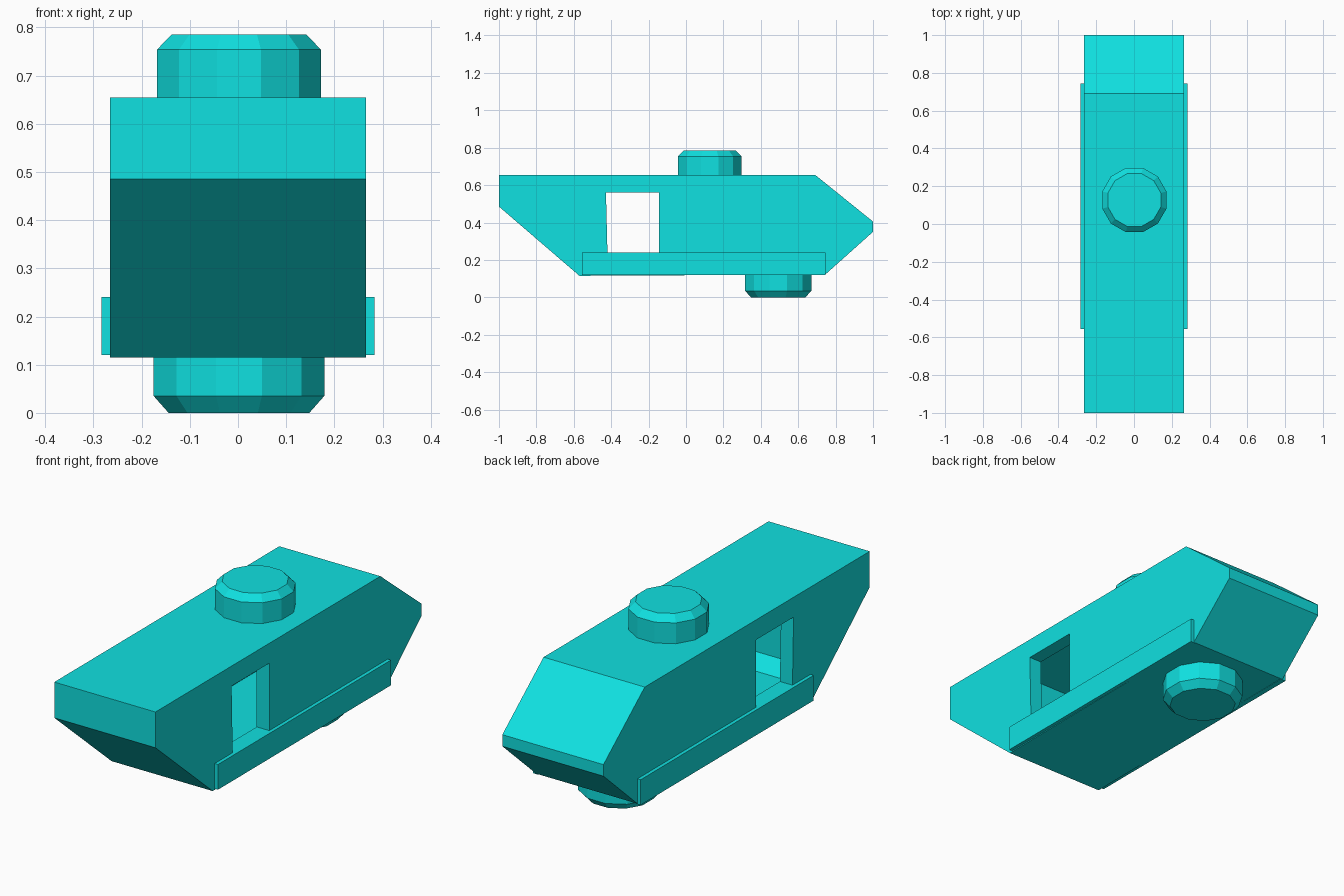
import bpy
import bmesh
import math
from mathutils import Matrix

cube = bpy.data.objects.get("Cube")
if cube:
    bpy.data.objects.remove(cube, do_unlink=True)

cyan = bpy.data.materials.new("bright_cyan")
cyan.use_nodes = True
cyan.diffuse_color = (0.005, 0.75, 0.75, 1)
cyan.node_tree.nodes["Principled BSDF"].inputs["Base Color"].default_value = cyan.diffuse_color


def finish(name, bm):
    bmesh.ops.recalc_face_normals(bm, faces=bm.faces)
    mesh = bpy.data.meshes.new(name)
    bm.to_mesh(mesh)
    bm.free()
    mesh.materials.append(cyan)
    obj = bpy.data.objects.new(name, mesh)
    bpy.context.collection.objects.link(obj)
    return obj


def prism(name, profile, x0, x1):
    """Extrude a side profile of (y, z) points across x."""
    bm = bmesh.new()
    face = bm.faces.new([bm.verts.new((x0, y, z)) for y, z in profile])
    new = bmesh.ops.extrude_face_region(bm, geom=[face])["geom"]
    bmesh.ops.translate(bm, vec=(x1 - x0, 0, 0),
                        verts=[g for g in new if isinstance(g, bmesh.types.BMVert)])
    return finish(name, bm)


def cut(target, cutter):
    cutter.hide_render = True
    mod = target.modifiers.new("cut", 'BOOLEAN')
    mod.operation = 'DIFFERENCE'
    mod.solver = 'EXACT'
    mod.object = cutter
    bpy.context.view_layer.objects.active = target
    bpy.ops.object.modifier_apply(modifier=mod.name)
    bpy.data.objects.remove(cutter, do_unlink=True)


def knob(name, y, base, shoulder, tip, radius, tip_radius):
    """Twelve-sided peg with a chamfered end; radii are across the flats."""
    bm = bmesh.new()
    grow = 1 / math.cos(math.pi / 12)
    for z0, z1, r0, r1 in ((base, shoulder, radius, radius),
                           (shoulder, tip, radius, tip_radius)):
        place = Matrix.Translation((0.002, y, (z0 + z1) / 2)) @ Matrix.Rotation(math.pi / 12, 4, 'Z')
        bmesh.ops.create_cone(bm, cap_ends=True, segments=12, radius1=r0 * grow,
                              radius2=r1 * grow, depth=z1 - z0, matrix=place)
    # Remove the two caps inside the joint, then weld it
    inner = [f for f in bm.faces if len(f.verts) == 12
             and abs(f.calc_center_median().z - shoulder) < 0.001]
    bmesh.ops.delete(bm, geom=inner, context='FACES_ONLY')
    bmesh.ops.remove_doubles(bm, verts=bm.verts, dist=0.0005)
    return finish(name, bm)


# Main body, hollowed out, with a window through both sides
half = 0.266
body = prism("body", [(-1, 0.655), (-1, 0.485), (-0.57, 0.115), (0.745, 0.122),
                      (1, 0.35), (1, 0.405), (0.69, 0.655)], -half, half)
cut(body, prism("cavity_cutter", [(-0.62, 0.59), (-0.62, 0.235), (-0.552, 0.18),
                                  (0.68, 0.18), (0.68, 0.59)], -0.2, 0.2))
cut(body, prism("window_cutter", [(-0.428, 0.56), (-0.42, 0.24),
                                  (-0.145, 0.24), (-0.145, 0.56)], -0.5, 0.5))

# Lower side rails
for side, sign in (("left", 1), ("right", -1)):
    prism(side + "_rail", [(-0.555, 0.24), (-0.555, 0.12), (0.745, 0.12), (0.745, 0.24)],
          sign * (half - 0.01), sign * 0.283)

# Pegs above and below
knob("top_knob", 0.127, 0.64, 0.754, 0.785, 0.17, 0.14)
knob("bottom_knob", 0.493, 0.14, 0.035, 0.0, 0.177, 0.146)
